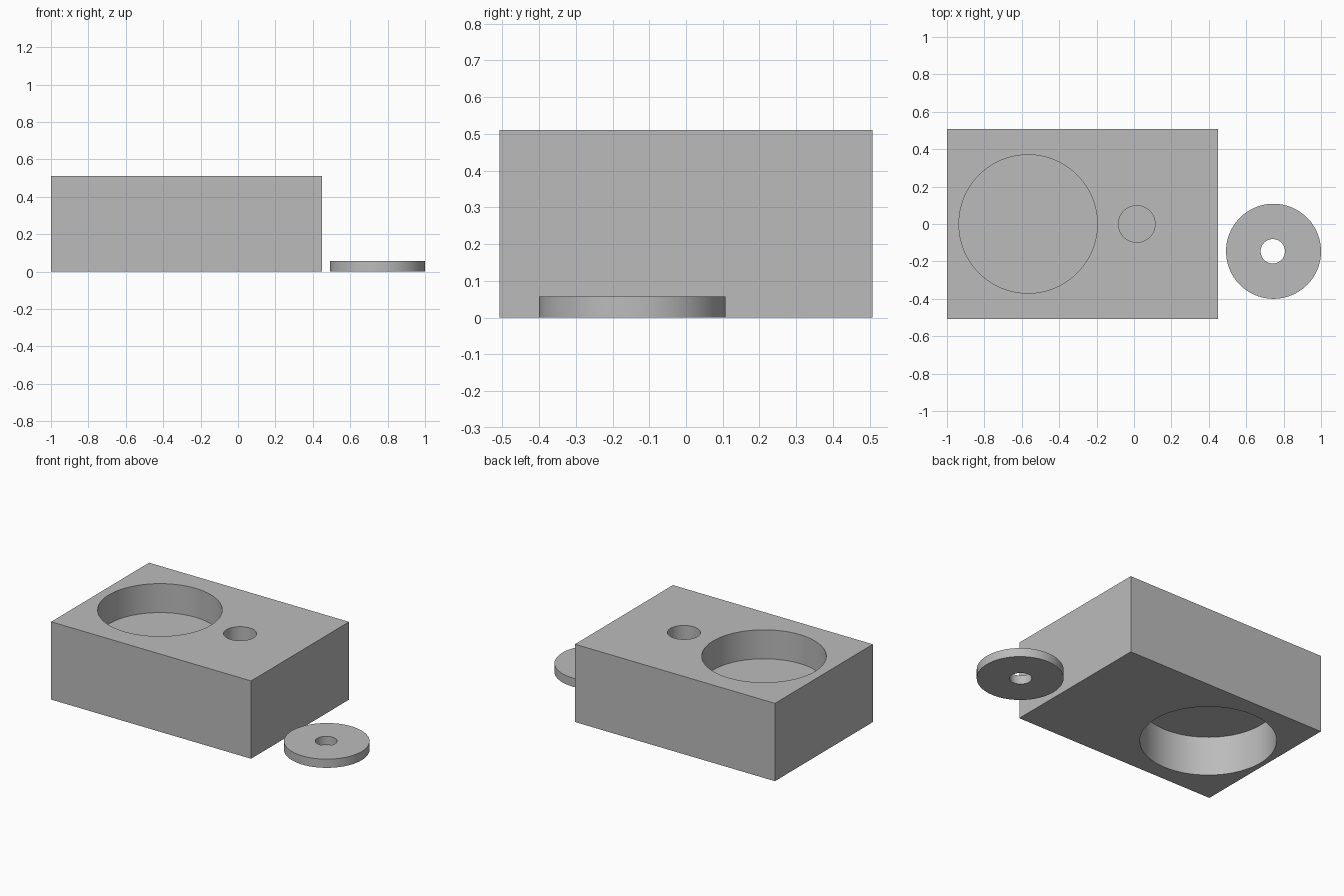
import bpy
from math import radians

cube = bpy.data.objects.get("Cube")
if cube:
    bpy.data.objects.remove(cube, do_unlink=True)

GREY = (0.5, 0.5, 0.5, 1)
mat = bpy.data.materials.new("plain grey")
mat.use_nodes = True
mat.diffuse_color = GREY
mat.node_tree.nodes["Principled BSDF"].inputs["Base Color"].default_value = GREY


def cylinder(name, x, y, radius, bottom, top):
    bpy.ops.mesh.primitive_cylinder_add(vertices=96, radius=radius, depth=top - bottom,
                                        location=(x, y, (bottom + top) / 2))
    obj = bpy.context.object
    obj.name = name
    obj.data.materials.append(mat)
    return obj


def cut(obj, cutter):
    mod = obj.modifiers.new("hole", 'BOOLEAN')
    mod.operation = 'DIFFERENCE'
    mod.solver = 'EXACT'
    mod.object = cutter
    bpy.context.view_layer.objects.active = obj
    bpy.ops.object.modifier_apply(modifier=mod.name)
    bpy.data.objects.remove(cutter, do_unlink=True)


def finish(obj):
    bpy.ops.object.select_all(action='DESELECT')
    obj.select_set(True)
    bpy.context.view_layer.objects.active = obj
    bpy.ops.object.shade_smooth_by_angle(angle=radians(30))


# Rectangular block
HEIGHT = 0.51
bpy.ops.mesh.primitive_cube_add(size=1, location=(-0.275, 0, HEIGHT / 2))
block = bpy.context.object
block.name = "block"
block.scale = (1.45, 1.014, HEIGHT)
bpy.ops.object.transform_apply(location=False, rotation=False, scale=True)
block.data.materials.append(mat)

# Round pockets: upper, lower (concentric) and the small blind hole
cut(block, cylinder("upper_pocket", -0.566, 0, 0.37, 0.32, HEIGHT + 0.1))
cut(block, cylinder("lower_pocket", -0.566, 0, 0.4, -0.1, 0.255))
cut(block, cylinder("small_hole", 0.015, 0, 0.098, 0.32, HEIGHT + 0.1))
finish(block)

# Loose flat ring beside the block
washer = cylinder("washer", 0.746, -0.146, 0.254, 0, 0.057)
cut(washer, cylinder("washer_hole", 0.742, -0.146, 0.065, -0.1, 0.2))
finish(washer)
